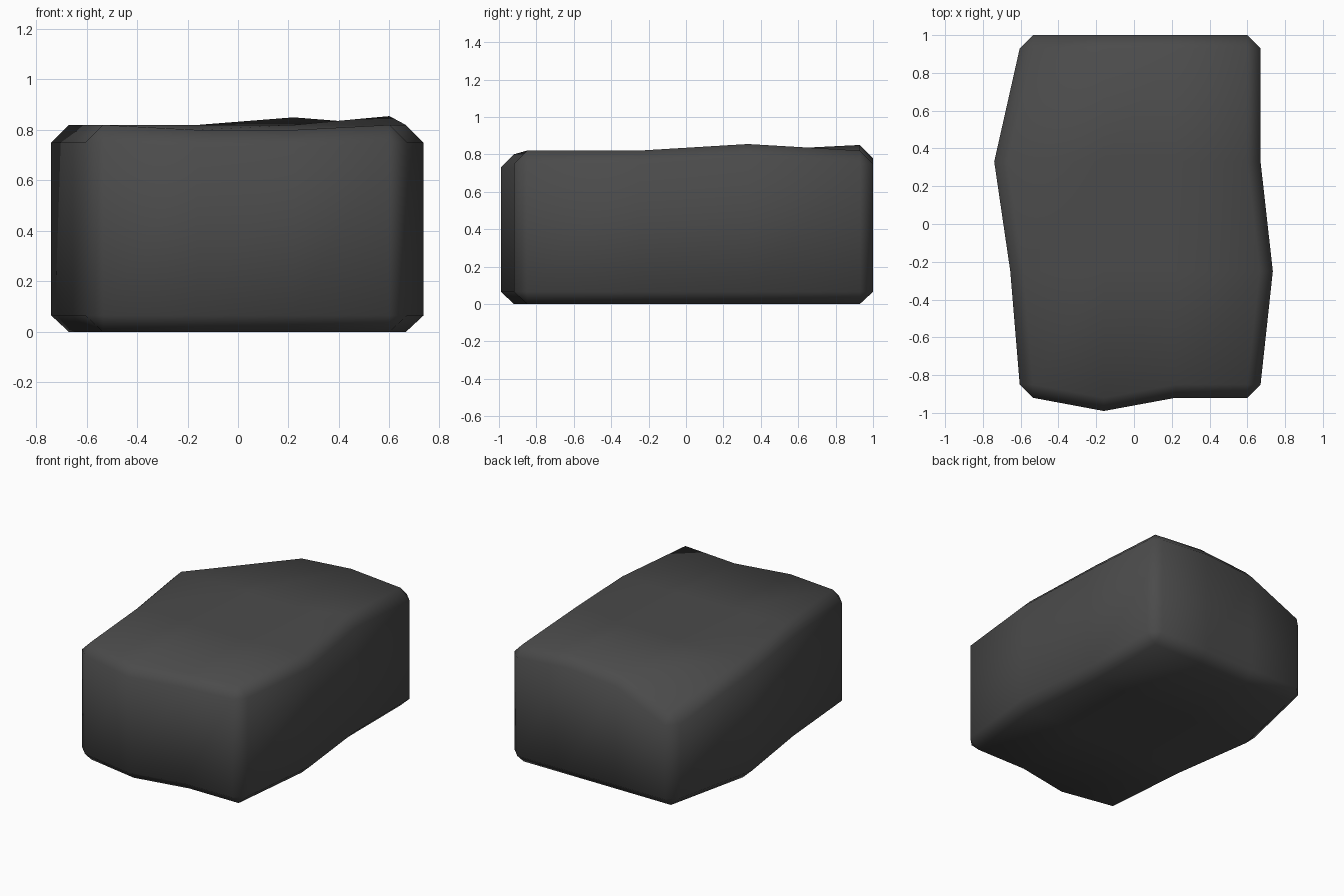
import bpy, bmesh, math

if "Cube" in bpy.data.objects:
    bpy.data.objects.remove(bpy.data.objects["Cube"])

BEVEL = 0.07
# 4x4 control grid of the block, with the few nudged rim points
XS = [-0.535, -0.16, 0.22, 0.60]
YS = [-0.85, -0.25, 0.33, 0.93]
nudge_xy = {(0, 1): (-0.05, 0), (0, 2): (-0.135, 0), (3, 1): (0.065, 0), (1, 0): (0, -0.07)}
nudge_z = {(1, 0): -0.02, (2, 0): -0.02, (3, 2): 0.035, (2, 3): 0.03, (0, 3): -0.17}


def xy(i, j):
    dx, dy = nudge_xy.get((i, j), (0, 0))
    return XS[i] + dx, YS[j] + dy


def top_z(i, j):
    return 0.82 + nudge_z.get((i, j), 0)


bm = bmesh.new()
cells = [(i, j) for i in range(4) for j in range(4)]
top = {c: bm.verts.new((*xy(*c), top_z(*c))) for c in cells}
base = {c: bm.verts.new((*xy(*c), 0)) for c in cells}

# top and bottom faces
for i in range(3):
    for j in range(3):
        loop = [(i, j), (i + 1, j), (i + 1, j + 1), (i, j + 1)]
        bm.faces.new([base[c] for c in reversed(loop)])
        if (i, j) == (0, 2):  # sunken back left corner folds along its diagonal
            bm.faces.new([top[c] for c in (loop[0], loop[1], loop[2])])
            bm.faces.new([top[c] for c in (loop[0], loop[2], loop[3])])
        else:
            bm.faces.new([top[c] for c in loop])

# perimeter walk: each side pushes its rim points outwards, corners get two points
sides = [((0, -1), [(k, 0) for k in range(4)]),
         ((1, 0), [(3, k) for k in range(4)]),
         ((0, 1), [(3 - k, 3) for k in range(4)]),
         ((-1, 0), [(0, 3 - k) for k in range(4)])]
ring = []
for (nx, ny), pts in sides:
    for c in pts:
        x, y = xy(*c)
        x, y = x + nx * BEVEL, y + ny * BEVEL
        upper = bm.verts.new((x, y, top_z(*c) - BEVEL))
        lower = bm.verts.new((x, y, 0.065))
        ring.append((c, upper, lower))

# walls and chamfers
for k, (c, u, l) in enumerate(ring):
    c2, u2, l2 = ring[(k + 1) % len(ring)]
    bm.faces.new((l, l2, u2, u))
    if c == c2:
        bm.faces.new((u, u2, top[c]))
        bm.faces.new((l2, l, base[c]))
    else:
        bm.faces.new((u, u2, top[c2], top[c]))
        bm.faces.new((l2, l, base[c], base[c2]))
bmesh.ops.recalc_face_normals(bm, faces=bm.faces[:])

mesh = bpy.data.meshes.new("stone_block")
bm.to_mesh(mesh)
bm.free()
block = bpy.data.objects.new("stone_block", mesh)
bpy.context.collection.objects.link(block)

stone = bpy.data.materials.new("dark_grey_stone")
stone.diffuse_color = (0.07, 0.07, 0.07, 1)
stone.use_nodes = True
stone.node_tree.nodes["Principled BSDF"].inputs["Base Color"].default_value = stone.diffuse_color
mesh.materials.append(stone)

# soft shading over the chamfers
bpy.context.view_layer.objects.active = block
block.select_set(True)
bpy.ops.object.shade_smooth_by_angle(angle=math.radians(60))
